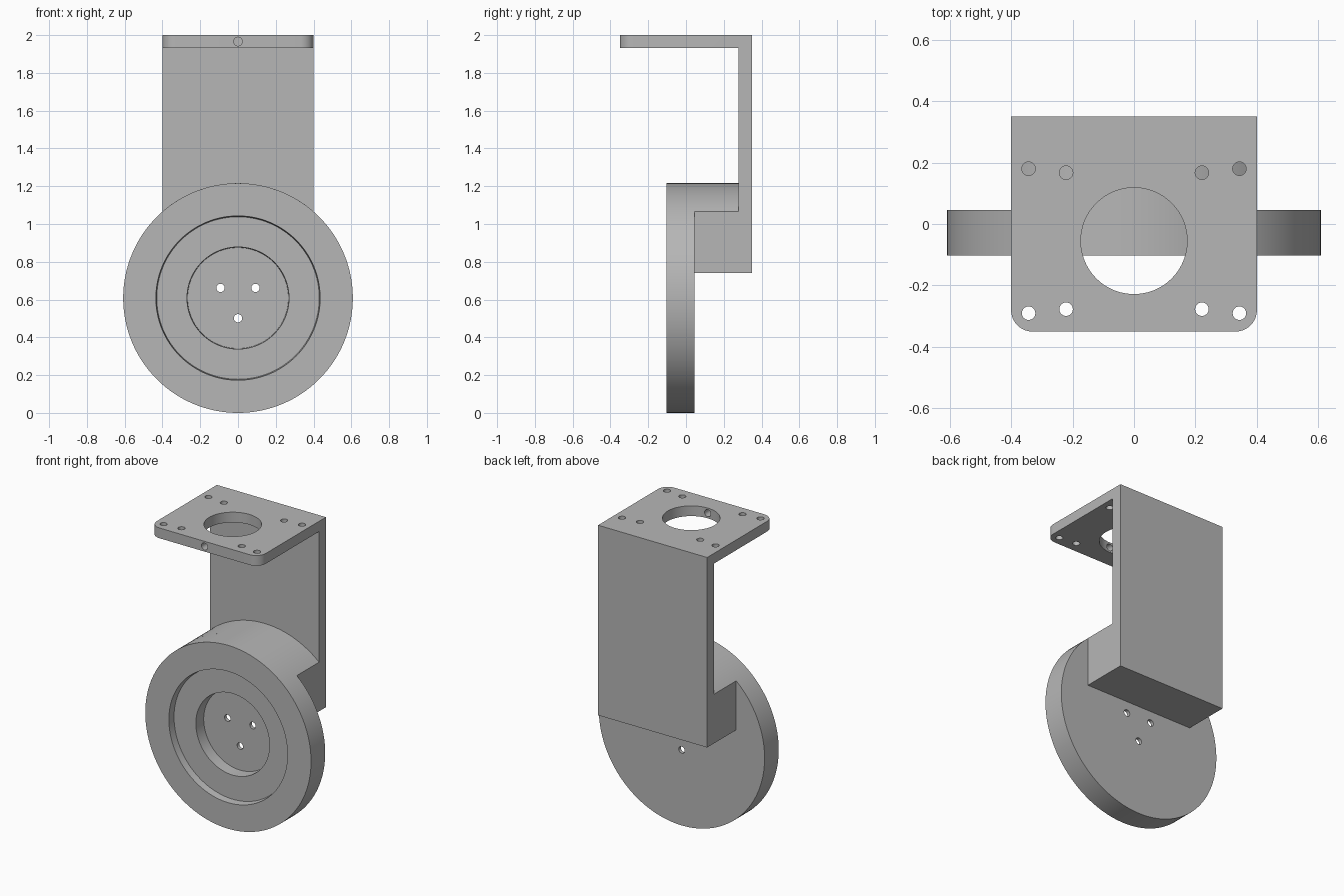
import bpy, bmesh
from math import radians, cos, sin, asin, sqrt
from mathutils import Vector, Matrix

cube = bpy.data.objects.get("Cube")
if cube:
    bpy.data.objects.remove(cube, do_unlink=True)

grey = bpy.data.materials.new("plain grey")
grey.use_nodes = True
grey.diffuse_color = (0.47, 0.47, 0.47, 1)
grey.node_tree.nodes["Principled BSDF"].inputs["Base Color"].default_value = grey.diffuse_color

R = 0.608            # wheel radius, also the height of its centre
HALF = 0.4           # half width of the bracket
FRONT, BACK = -0.103, 0.045
TURN = {"z": Matrix(), "y": Matrix.Rotation(radians(-90), 4, "X")}


def finish(name, bm):
    bmesh.ops.recalc_face_normals(bm, faces=bm.faces)
    mesh = bpy.data.meshes.new(name)
    bm.to_mesh(mesh)
    bm.free()
    mesh.materials.append(grey)
    obj = bpy.data.objects.new(name, mesh)
    bpy.context.collection.objects.link(obj)
    return obj


def activate(obj):
    bpy.ops.object.select_all(action="DESELECT")
    obj.select_set(True)
    bpy.context.view_layer.objects.active = obj


def add_cylinder(bm, axis, centre, depth, r1, r2=None, sides=32):
    bmesh.ops.create_cone(bm, cap_ends=True, segments=sides, radius1=r1,
                          radius2=r1 if r2 is None else r2, depth=depth,
                          matrix=Matrix.Translation(centre) @ TURN[axis])


def prism(points, offset):
    """Extrude a closed outline of 3D points along an offset."""
    bm = bmesh.new()
    face = bm.faces.new([bm.verts.new(p) for p in points])
    new = bmesh.ops.extrude_face_region(bm, geom=[face], use_keep_orig=True)["geom"]
    bmesh.ops.translate(bm, vec=offset, verts=[v for v in new if isinstance(v, bmesh.types.BMVert)])
    return bm


def cut(obj, cutter):
    """Subtract the cutter from the part and remove the cutter."""
    cutter.hide_render = True
    mod = obj.modifiers.new("cut", "BOOLEAN")
    mod.operation, mod.solver, mod.object = "DIFFERENCE", "EXACT", cutter
    activate(obj)
    bpy.ops.object.modifier_apply(modifier=mod.name)
    bpy.data.objects.remove(cutter, do_unlink=True)


def drill(obj, axis, centres, depth, r1, r2=None, sides=32):
    bm = bmesh.new()
    for c in centres:
        add_cylinder(bm, axis, c, depth, r1, r2, sides)
    cut(obj, finish("drill", bm))


def smooth(obj):
    activate(obj)
    bpy.ops.object.shade_smooth_by_angle(angle=radians(30))


# Wheel: disc with two stepped recesses and three through holes
bm = bmesh.new()
add_cylinder(bm, "y", (0, (FRONT + BACK) / 2, R), BACK - FRONT, R, sides=128)
wheel = finish("wheel", bm)
for depth, radius in ((0.047, 0.43), (0.125, 0.267)):
    # slightly tapered cutter, as far in front of the face as behind it
    drill(wheel, "y", [(0, FRONT, R)], 2 * depth, radius + 0.01, radius, 128)
bolts = [(0.107 * cos(radians(a)), BACK, R + 0.107 * sin(radians(a))) for a in (30, 150, 270)]
drill(wheel, "y", bolts, 0.3, 0.022)
smooth(wheel)

# Bracket: L-shaped side profile extruded across the width
profile = [(0.35, 0.74), (0.35, 2), (-0.35, 2), (-0.35, 1.932), (0.278, 1.932), (0.278, 0.74)]
bm = prism([(-HALF, y, z) for y, z in profile], Vector((2 * HALF, 0, 0)))
corners = [e for e in bm.edges
           if all(v.co.y < -0.34 for v in e.verts)
           and abs(e.verts[0].co.z - e.verts[1].co.z) > 0.01]
bmesh.ops.bevel(bm, geom=corners, offset=0.07, segments=10, profile=0.5, affect="EDGES")
bracket = finish("bracket", bm)

# Mounting holes, large bore and set-screw hole in the top plate
mid = -0.055
holes = [(sx * x, mid + sy * y, 1.966)
         for x, y in ((0.343, 0.235), (0.221, 0.222)) for sx in (-1, 1) for sy in (-1, 1)]
drill(bracket, "z", holes, 0.2, 0.022)
drill(bracket, "z", [(0, mid, 1.966)], 0.2, 0.173, sides=96)
drill(bracket, "y", [(0, -0.3, 1.966)], 0.3, 0.023)
smooth(bracket)

# Foot: block joining the bracket to the wheel, its top following the rim
end = asin(HALF / R)
steps = 40
arc = [end - 2 * end * i / steps for i in range(steps + 1)]
outline = [(-HALF, BACK, 0.74), (HALF, BACK, 0.74)]
outline += [(R * sin(a), BACK, R + R * cos(a)) for a in arc]
foot = finish("foot", prism(outline, Vector((0, 0.278 - BACK, 0))))
smooth(foot)
